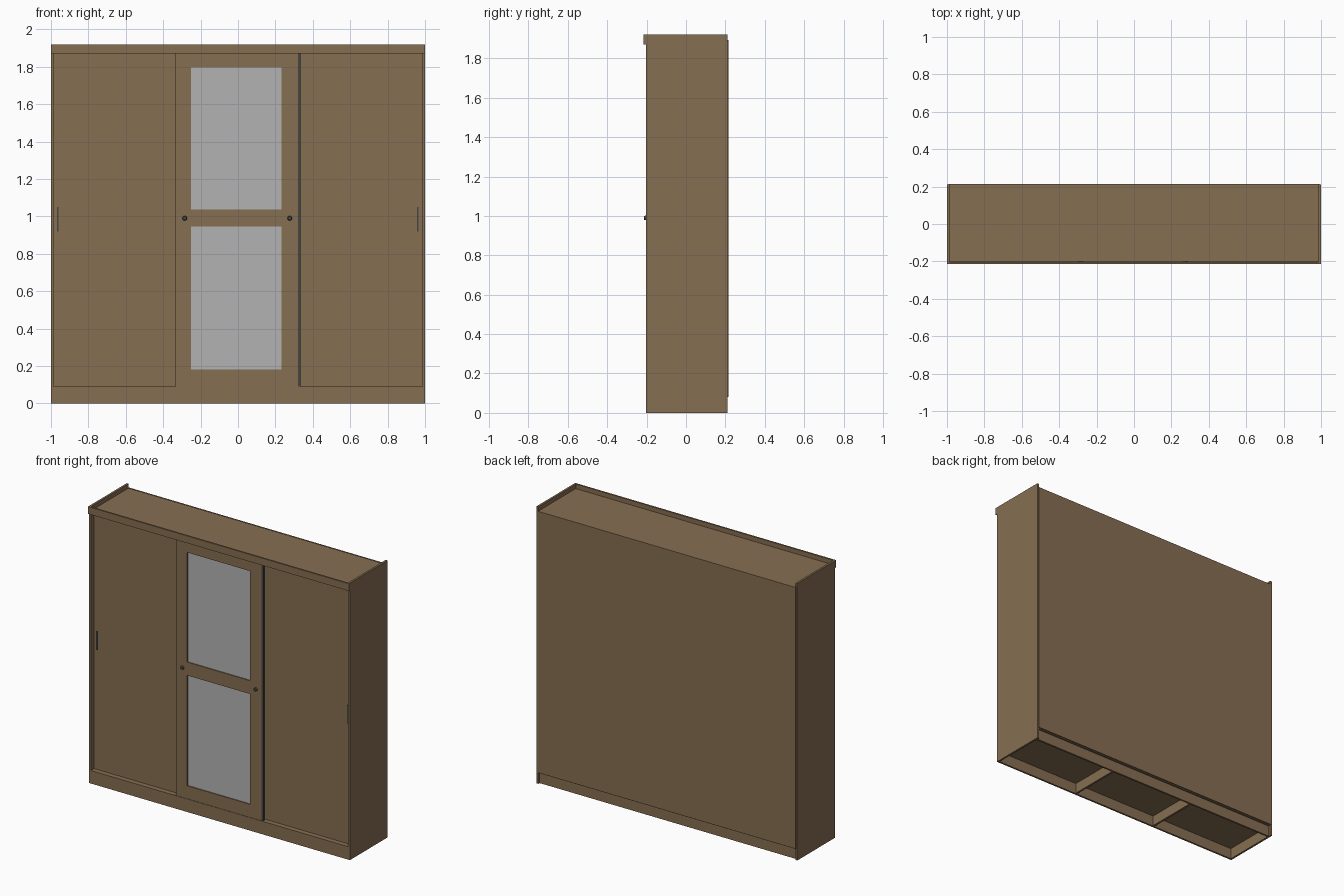
import bpy
import bmesh
from mathutils import Matrix

cube = bpy.data.objects.get("Cube")
if cube:
    bpy.data.objects.remove(cube)


def material(name, rgb):
    m = bpy.data.materials.new(name)
    m.use_nodes = True
    m.diffuse_color = (*rgb, 1)
    m.node_tree.nodes["Principled BSDF"].inputs["Base Color"].default_value = (*rgb, 1)
    return m


wood = material("brown_wood", (0.238, 0.156, 0.084))
glass = material("mirror_grey", (0.45, 0.45, 0.45))
metal = material("dark_metal", (0.06, 0.06, 0.06))


def finish(name, bm, mat):
    mesh = bpy.data.meshes.new(name)
    bm.to_mesh(mesh)
    bm.free()
    mesh.materials.append(mat)
    obj = bpy.data.objects.new(name, mesh)
    bpy.context.collection.objects.link(obj)
    return obj


def box(name, x, y, z, mat=wood):
    """Box from (low, high) pairs on each axis."""
    bm = bmesh.new()
    bmesh.ops.create_cube(bm, size=1)
    for v in bm.verts:
        v.co = [r[0] if c < 0 else r[1] for c, r in zip(v.co, (x, y, z))]
    return finish(name, bm, mat)


def knob(name, x, z, y):
    bm = bmesh.new()
    bmesh.ops.create_cone(bm, cap_ends=True, segments=16, radius1=0.013, radius2=0.01,
                          depth=0.012, matrix=Matrix.Translation((x, y, z))
                          @ Matrix.Rotation(1.5708, 4, "X"))
    return finish(name, bm, metal)


# Carcass
INNER = 0.986
BASE, HEAD, TOP = 0.09, 1.87, 1.92
for side, s in (("left", 1), ("right", -1)):
    box(side + "_side_panel", sorted((s * INNER, s)), (-0.203, 0.21), (0, TOP))
    box(side + "_plinth_divider", (s * 0.33 - 0.007, s * 0.33 + 0.007), (-0.19, 0.182), (0.004, 0.075))
box("top_panel", (-INNER, INNER), (-0.2, 0.207), (1.875, 1.89))
box("bottom_panel", (-INNER, INNER), (-0.19, 0.207), (0.075, BASE))
box("back_panel", (-0.992, 0.992), (0.207, 0.215), (0.08, 1.892))
box("cornice", (-1, 1), (-0.215, -0.203), (HEAD, TOP))
box("front_plinth", (-INNER, INNER), (-0.203, -0.19), (0, BASE))
box("back_plinth", (-INNER, INNER), (0.182, 0.195), (0, 0.075))

# Outer sliding doors on the rear track
BACK_TRACK = (-0.168, -0.155)
box("right_door", (-INNER, -0.31), BACK_TRACK, (BASE, 1.875))
box("left_door", (0.31, INNER), BACK_TRACK, (BASE, 1.875))
for side, x in (("right", -0.965), ("left", 0.96)):
    box(side + "_door_handle", (x - 0.004, x + 0.004), (-0.172, -0.168), (0.92, 1.05), metal)

# Middle door on the front track: stiles, rails and mirrors
FRONT_TRACK = (-0.2, -0.185)
X0, X1, M0, M1 = -0.335, 0.322, -0.25, 0.232
box("middle_door_right_stile", (X0, M0), FRONT_TRACK, (BASE, HEAD))
box("middle_door_left_stile", (M1, X1), FRONT_TRACK, (BASE, HEAD))
for name, z in (("bottom", (BASE, 0.18)), ("centre", (0.945, 1.037)), ("top", (1.797, HEAD))):
    box("middle_door_" + name + "_rail", (M0, M1), FRONT_TRACK, z)
for name, z in (("lower", (0.18, 0.945)), ("upper", (1.037, 1.797))):
    box(name + "_mirror", (M0, M1), (-0.193, -0.186), z, glass)
box("door_edge_strip", (X1, 0.334), FRONT_TRACK, (BASE, HEAD), metal)
for side, x in (("right", -0.285), ("left", 0.277)):
    knob(side + "_knob", x, 0.99, -0.206)
